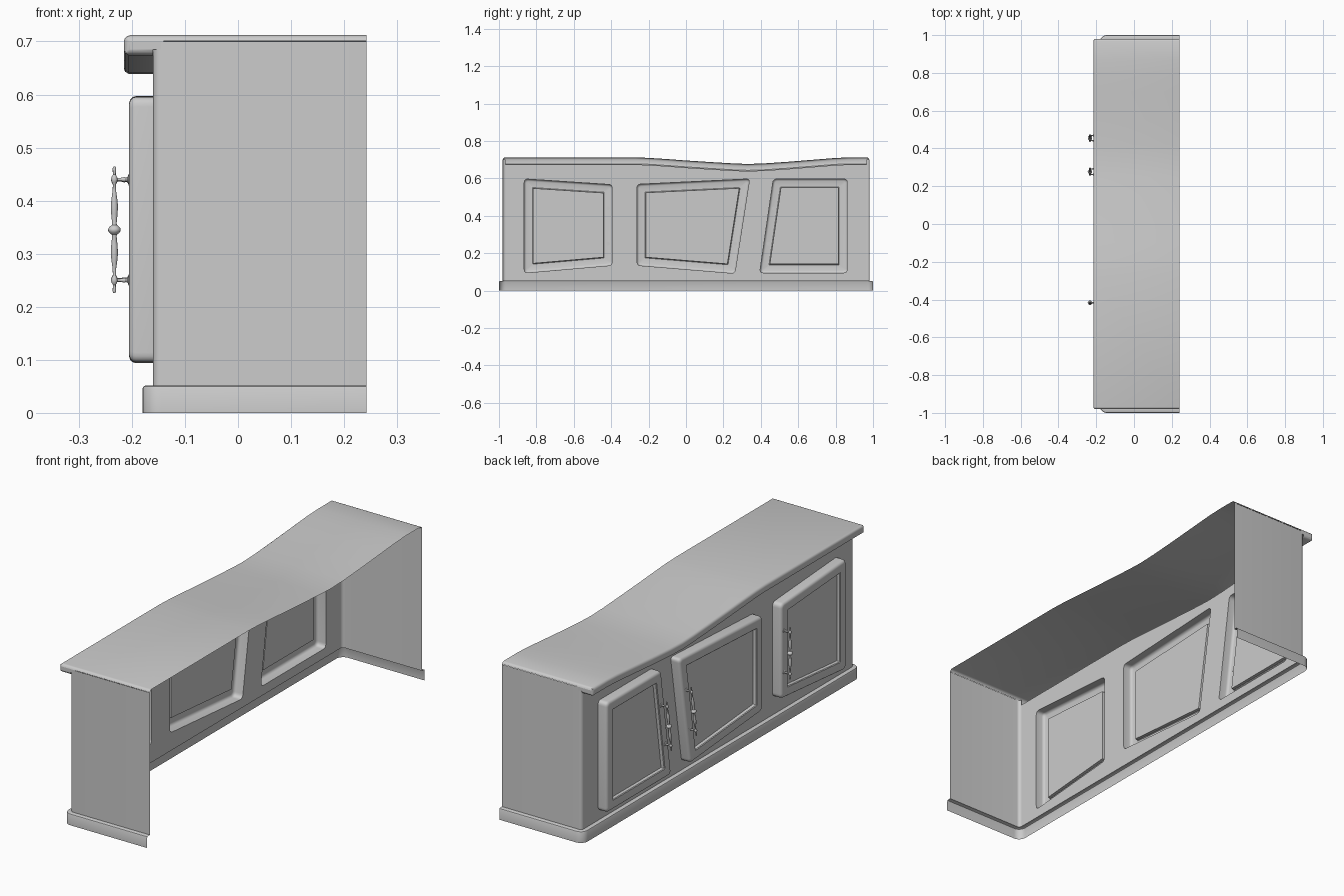
import bpy, bmesh, math
from mathutils import Vector, Matrix

if "Cube" in bpy.data.objects:
    bpy.data.objects.remove(bpy.data.objects["Cube"])

BACK, FRONT, HALF, R = 0.242, -0.16, 0.98, 0.015
BASE, TOP, LIP = 0.052, 0.712, 0.038
INSIDE = Vector((0.12, 0, 0.3))
WAVE = [(-0.27, .712), (-0.2, .7095), (-0.1, .703), (0.0, .6955), (0.15, .686), (0.25, .680),
        (0.33, .677), (0.42, .680), (0.55, .689), (0.7, .701), (0.8, .709), (0.87, .712)]


def finish(name, bm, shell=True):
    bmesh.ops.remove_doubles(bm, verts=bm.verts, dist=1e-5)
    bmesh.ops.recalc_face_normals(bm, faces=bm.faces)
    # open sheets: make the normals point away from the cabinet interior
    if shell:
        s = sum(f.normal.dot(f.calc_center_median() - INSIDE) * f.calc_area() for f in bm.faces)
        if s < 0:
            bmesh.ops.reverse_faces(bm, faces=bm.faces)
    me = bpy.data.meshes.new(name)
    bm.to_mesh(me)
    bm.free()
    ob = bpy.data.objects.new(name, me)
    bpy.context.collection.objects.link(ob)
    bpy.ops.object.select_all(action='DESELECT')
    ob.select_set(True)
    bpy.context.view_layer.objects.active = ob
    bpy.ops.object.shade_smooth_by_angle(angle=math.radians(35))
    return ob


def loft(bm, rows, closed=False):
    grid = [[bm.verts.new(p) for p in row] for row in rows]
    n = len(rows[0])
    for a, b in zip(grid, grid[1:]):
        for i in range(n if closed else n - 1):
            j = (i + 1) % n
            bm.faces.new((a[i], a[j], b[j], b[i]))
    return grid


def corner_path(off, sign):
    """Back edge -> side -> rounded front corner, as (x, y)."""
    pts = [(BACK, HALF + off)]
    for i in range(7):
        a = math.radians(90 + 15 * i)
        pts.append((FRONT + R + (R + off) * math.cos(a), HALF - R + (R + off) * math.sin(a)))
    return [(x, sign * y) for x, y in pts]


# plinth: profile swept round the two ends and the front
bm = bmesh.new()
rows = []
for z, off in [(0, .02), (BASE - .006, .02), (BASE - .002, .018), (BASE, .014), (BASE, 0)]:
    path = corner_path(off, 1) + corner_path(off, -1)[::-1]
    rows.append([(x, y, z) for x, y in path])
loft(bm, rows)
finish("plinth", bm)

# end walls
for sign, name in [(1, "end_wall_a"), (-1, "end_wall_b")]:
    bm = bmesh.new()
    loft(bm, [[(x, y, z) for x, y in corner_path(0, sign)] for z in (BASE, TOP - .012)])
    finish(name, bm)

# countertop: lip section lofted along the wavy top line
SECTION = [(-.203, 0), (-.209, -.002), (-.2135, -.006), (-.215, -.012),
           (-.215, -LIP + .010), (-.213, -LIP + .004), (-.206, -LIP), (FRONT, -LIP)]


def station(y, z, k):
    row = [(BACK, y, z - k)]
    for x, dz in SECTION:
        row.append((max(x, -.215 + k), y, z + max(min(dz, -k), -LIP + k)))
    return row


ends = [(HALF - .012, 0), (HALF - .006, .002), (HALF - .002, .006), (HALF, .011)]
bm = bmesh.new()
rows = [station(-y, TOP, k) for y, k in ends[::-1]]
rows += [station(y, z, 0) for y, z in WAVE]
rows += [station(y, TOP, k) for y, k in ends]
loft(bm, rows)
for s in (-1, 1):
    bm.faces.new([bm.verts.new((x, s * HALF, TOP + dz)) for x, dz in
                  [(-.204, -.011), (-.14, -.011), (-.14, -LIP + .011), (-.204, -LIP + .011)]])
finish("countertop", bm)

# crooked doors: four (y, z) corners, handle y, handle lean
DOORS = [
    ([(-.865, .094), (-.395, .135), (-.395, .566), (-.865, .597)], -.417, 0),
    ([(-.262, .135), (.261, .092), (.34, .597), (-.262, .568)], .277, .158),
    ([(.394, .095), (.862, .095), (.862, .597), (.467, .597)], .455, .145),
]


def outline(quad, inset, r):
    """Inset polygon with rounded corners."""
    q = [Vector(p) for p in quad]
    pts = []
    for i in range(4):
        u = (q[i - 1] - q[i]).normalized()
        v = (q[(i + 1) % 4] - q[i]).normalized()
        sin = abs(u.x * v.y - u.y * v.x)
        p = q[i] + (u + v) * (inset / sin)
        for t in (0, .2, .4, .6, .8, 1):
            pts.append(p + u * r * (1 - t) ** 2 + v * r * t ** 2)
    return pts


DOOR_R = .02
for n, (quad, hy, lean) in enumerate(DOORS, 1):
    # hollow door shell with a recessed panel
    bm = bmesh.new()
    steps = [(0, DOOR_R, FRONT), (0, DOOR_R, -.192), (.0015, .019, -.198), (.006, .016, -.203),
             (.012, .012, -.205), (.043, .002, -.205), (.046, .002, -.202), (.047, .002, -.188)]
    grid = loft(bm, [[(x, *p) for p in outline(quad, d, r)] for d, r, x in steps], True)
    bm.faces.new(grid[-1])
    finish(f"door_{n}", bm)

# front wall with the door openings
bm = bmesh.new()
border = [(-HALF + R, BASE), (HALF - R, BASE), (HALF - R, TOP - LIP)]
border += [(y, z - LIP) for y, z in WAVE[::-1]] + [(-HALF + R, TOP - LIP)]
for loop in [border] + [outline(q, 0, DOOR_R) for q, _, _ in DOORS]:
    vs = [bm.verts.new((FRONT, *p)) for p in loop]
    for i, v in enumerate(vs):
        bm.edges.new((vs[i - 1], v))
bmesh.ops.triangle_fill(bm, use_beauty=True, edges=bm.edges[:], normal=(-1, 0, 0))
finish("front_wall", bm)


def lathe(bm, profile, mat, sides=14):
    rows = [[mat @ Vector((r * math.cos(2 * math.pi * i / sides),
                           r * math.sin(2 * math.pi * i / sides), t)) for i in range(sides)]
            for t, r in profile]
    grid = loft(bm, rows, True)
    bm.faces.new(grid[0])
    bm.faces.new(grid[-1])


# turned handles: spindle plus two posts
HALF_SPINDLE = [(.003, .0112), (.006, .009), (.009, .005), (.012, .0042), (.03, .006), (.045, .0068),
                (.058, .0055), (.072, .0035), (.086, .0028), (.090, .005), (.095, .0065), (.100, .005),
                (.104, .0025), (.110, .003), (.115, .0035), (.119, .002)]
SPINDLE = [(-t, r) for t, r in HALF_SPINDLE[::-1]] + [(0, .012)] + HALF_SPINDLE
POST = [(0, .003), (.012, .003), (.019, .0045), (.022, .0035), (.025, .005), (.027, .010), (.030, .010)]
for n, (_, hy, lean) in enumerate(DOORS, 1):
    bm = bmesh.new()
    mat = Matrix.Translation((-.233, hy, .345)) @ Matrix.Rotation(-math.atan(lean), 4, 'X')
    lathe(bm, SPINDLE, mat)
    for t in (-.095, .095):
        lathe(bm, POST, mat @ Matrix.Translation((0, 0, t)) @ Matrix.Rotation(math.pi / 2, 4, 'Y'))
    finish(f"handle_{n}", bm, shell=False)
